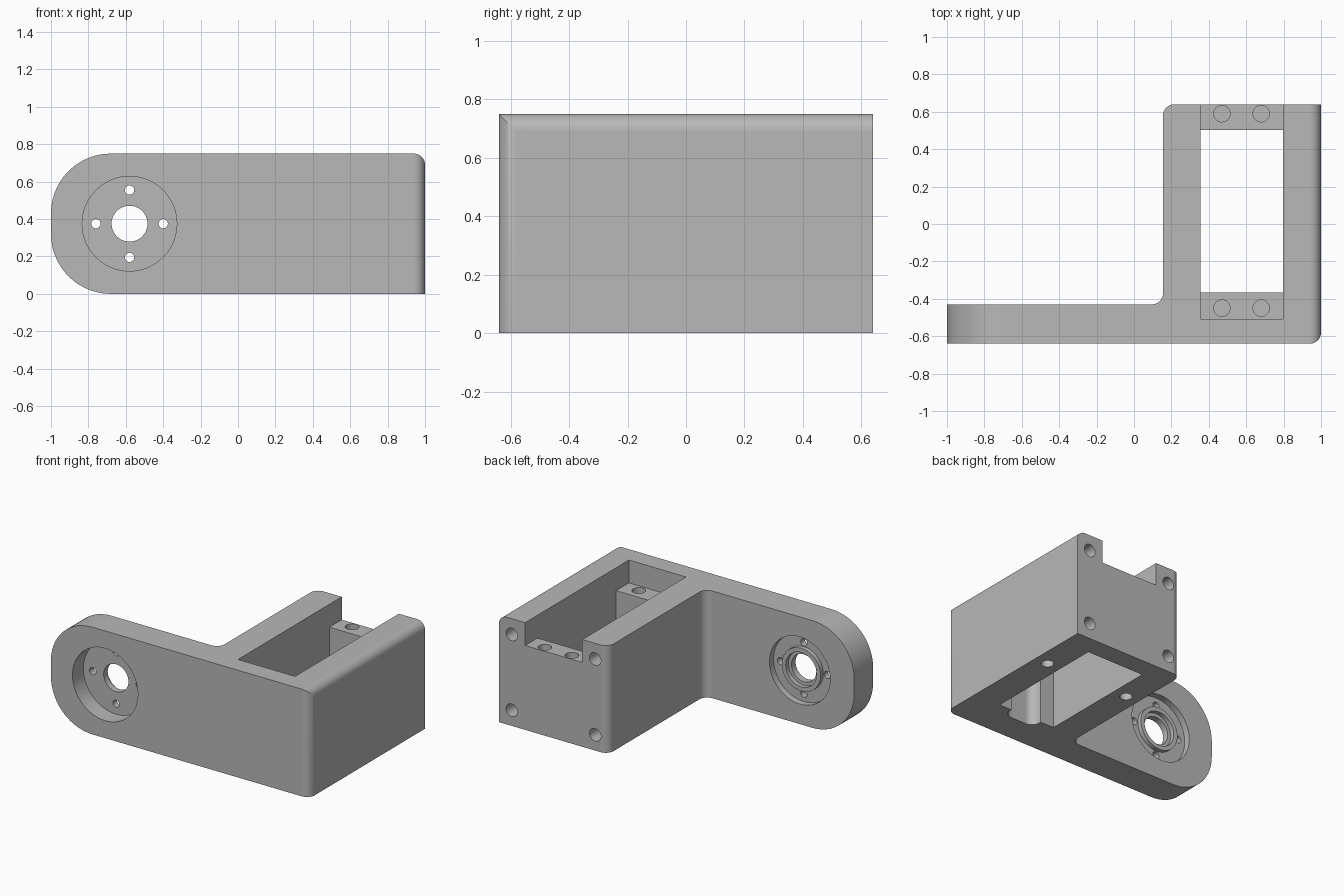
import bpy, bmesh, math
from mathutils import Matrix, Vector

if "Cube" in bpy.data.objects:
    bpy.data.objects.remove(bpy.data.objects["Cube"], do_unlink=True)

grey = bpy.data.materials.new("plain grey")
grey.use_nodes = True
grey.diffuse_color = (0.48, 0.48, 0.48, 1)
grey.node_tree.nodes["Principled BSDF"].inputs["Base Color"].default_value = grey.diffuse_color


def to_object(bm, name):
    bmesh.ops.recalc_face_normals(bm, faces=bm.faces)
    mesh = bpy.data.meshes.new(name)
    bm.to_mesh(mesh)
    bm.free()
    mesh.materials.append(grey)
    obj = bpy.data.objects.new(name, mesh)
    bpy.context.collection.objects.link(obj)
    return obj


def round_edges(bm, rule, radius, segments):
    edges = [e for e in bm.edges if rule(*[v.co for v in e.verts])]
    bmesh.ops.bevel(bm, geom=edges, offset=radius, segments=segments,
                    profile=0.5, affect='EDGES', clamp_overlap=False)


def box(x0, x1, y0, y1, z0, z1):
    bm = bmesh.new()
    size = Vector((x1 - x0, y1 - y0, z1 - z0))
    mid = Vector((x0 + x1, y0 + y1, z0 + z1)) / 2
    bmesh.ops.create_cube(bm, size=1, matrix=Matrix.Translation(mid) @ Matrix.Diagonal(size).to_4x4())
    return bm


def rod(radius, start, end, segments=32):
    start, end = Vector(start), Vector(end)
    turn = (end - start).to_track_quat('Z', 'Y').to_matrix().to_4x4()
    bm = bmesh.new()
    bmesh.ops.create_cone(bm, cap_ends=True, segments=segments, radius1=radius, radius2=radius,
                          depth=(end - start).length,
                          matrix=Matrix.Translation((start + end) / 2) @ turn)
    return bm


def combine(bm, operation='DIFFERENCE'):
    tool = to_object(bm, "helper")
    tool.hide_render = True
    mod = bracket.modifiers.new("combine", 'BOOLEAN')
    mod.operation, mod.solver, mod.object = operation, 'EXACT', tool
    bpy.ops.object.modifier_apply(modifier=mod.name)
    bpy.data.objects.remove(tool, do_unlink=True)


# L-shaped body: arm along the front, box on the left side
FRONT, BACK, ARM, INNER, TOP = -0.64, 0.64, -0.43, 0.155, 0.75
bm = bmesh.new()
outline = [(-1, FRONT), (1, FRONT), (1, BACK), (INNER, BACK), (INNER, ARM), (-1, ARM)]
base = bm.faces.new([bm.verts.new((x, y, 0)) for x, y in outline])
walls = bmesh.ops.extrude_face_region(bm, geom=[base])
bmesh.ops.translate(bm, vec=(0, 0, TOP),
                    verts=[g for g in walls["geom"] if isinstance(g, bmesh.types.BMVert)])
bmesh.ops.recalc_face_normals(bm, faces=bm.faces)


def close(a, b):
    return abs(a - b) < 0.001


# Rounded arm end, inner corners, then the outer front and top edges
round_edges(bm, lambda a, b: close(a.x, -1) and close(b.x, -1) and close(a.z, b.z), 0.32, 14)
round_edges(bm, lambda a, b: close(a.x, INNER) and close(b.x, INNER) and close(a.y, b.y), 0.06, 8)
round_edges(bm, lambda a, b: close(a.x, 1) and close(b.x, 1) and
            (close(a.y, FRONT) and close(b.y, FRONT) or close(a.z, TOP) and close(b.z, TOP)), 0.06, 8)
bracket = to_object(bm, "angle_bracket")
bpy.context.view_layer.objects.active = bracket
bracket.select_set(True)

# Rectangular pocket through the box, with two lowered ledges
X0, X1, LEDGE = 0.355, 0.797, 0.59
combine(box(X0, X1, -0.365, 0.503, -0.1, 0.9))
combine(box(X0, X1, -0.507, 0.8, LEDGE, 0.9))

# Cable groove under the front ledge
groove = box(0.46, 0.70, -0.44, -0.30, -0.1, 0.4)
round_edges(groove, lambda a, b: close(a.y, -0.44) and close(b.y, -0.44) and close(a.x, b.x), 0.06, 6)
combine(groove)

# Screw holes in the ledges
for x in (0.47, 0.68):
    for y in (-0.45, 0.59):
        combine(rod(0.044, (x, y, 0.43), (x, y, 0.7)))

# Screw holes in the back and underside of the side walls
for x in (0.255, 0.9):
    for z in (0.11, 0.64):
        combine(rod(0.044, (x, 0.4, z), (x, 0.7, z)))
    combine(rod(0.04, (x, 0.225, -0.1), (x, 0.225, 0.2)))

# Round hub in the arm: front recess, back recess with raised ring, bore
HX, HZ = -0.58, 0.375


def hub(radius, y0, y1, dx=0, dz=0, segments=48):
    return rod(radius, (HX + dx, y0, HZ + dz), (HX + dx, y1, HZ + dz), segments)


combine(hub(0.253, -0.8, -0.52, segments=64))
combine(hub(0.235, -0.475, -0.3, segments=64))
combine(hub(0.15, -0.50, -0.445), 'UNION')
combine(hub(0.12, -0.475, -0.3))
combine(hub(0.096, -0.8, -0.3))
for i in range(4):
    a = i * math.pi / 2
    combine(hub(0.025, -0.8, -0.3, 0.18 * math.cos(a), 0.18 * math.sin(a), 20))

# Smooth rounds, crisp edges
bpy.ops.object.shade_smooth_by_angle(angle=math.radians(30))
weighted = bracket.modifiers.new("even shading", 'WEIGHTED_NORMAL')
weighted.keep_sharp = True
